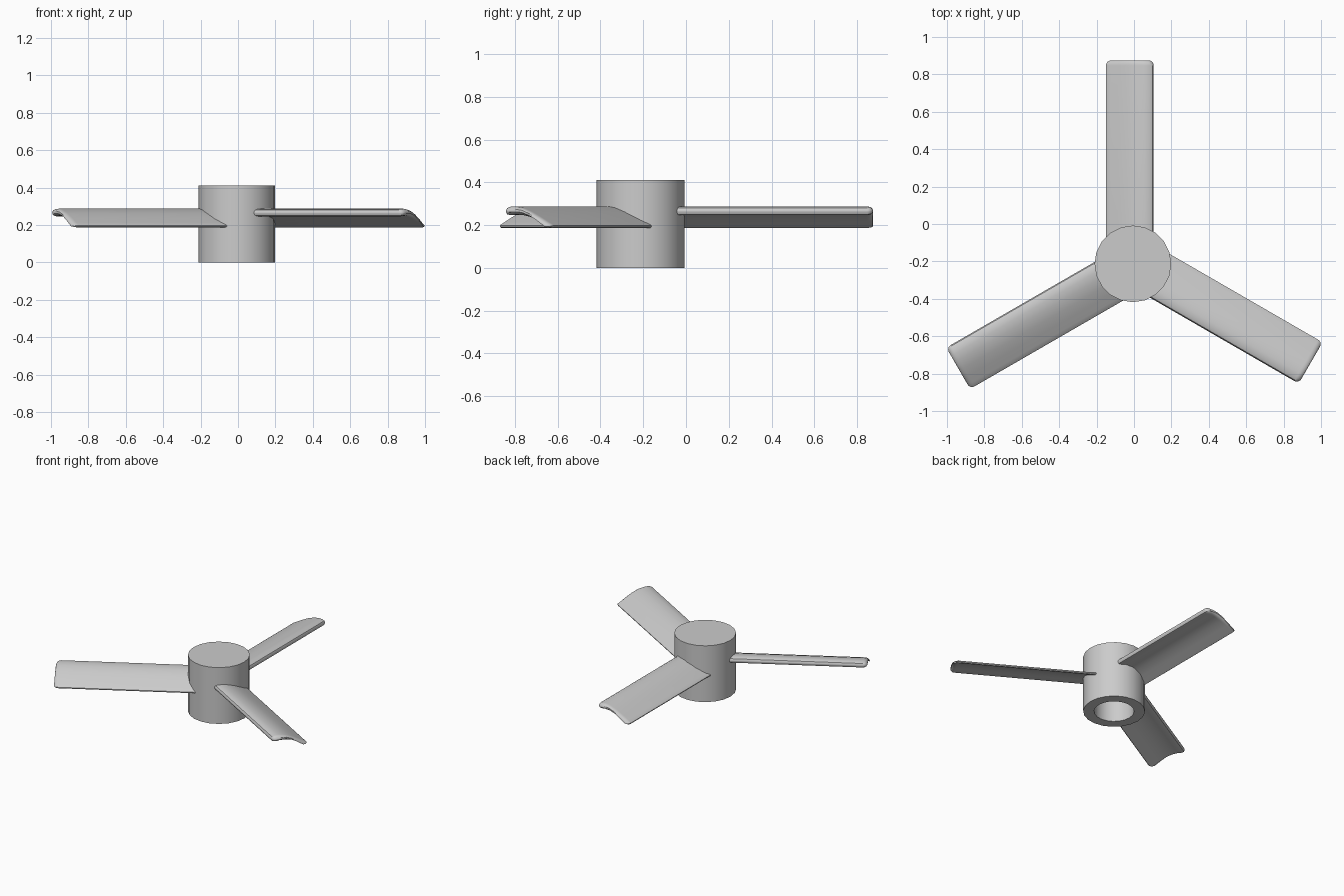
import bpy, bmesh
from math import sin, cos, pi, radians

cube = bpy.data.objects.get("Cube")
if cube:
    bpy.data.objects.remove(cube, do_unlink=True)

CENTRE = (-0.006, -0.213, 0)

grey = bpy.data.materials.new("light grey")
grey.use_nodes = True
colour = (0.6, 0.6, 0.6, 1)
grey.diffuse_color = colour
grey.node_tree.nodes["Principled BSDF"].inputs["Base Color"].default_value = colour


def loft(name, rings, angle=0):
    """Join closed rings of points into a capped, smooth-shaded solid."""
    bm = bmesh.new()
    loops = [[bm.verts.new(p) for p in ring] for ring in rings]
    n = len(loops[0])
    for a, b in zip(loops, loops[1:]):
        for i in range(n):
            j = (i + 1) % n
            bm.faces.new((a[i], a[j], b[j], b[i]))
    bm.faces.new(loops[0][::-1])
    bm.faces.new(loops[-1])
    bmesh.ops.recalc_face_normals(bm, faces=bm.faces)
    mesh = bpy.data.meshes.new(name)
    bm.to_mesh(mesh)
    bm.free()
    mesh.materials.append(grey)
    obj = bpy.data.objects.new(name, mesh)
    bpy.context.collection.objects.link(obj)
    obj.location = CENTRE
    obj.rotation_euler.z = angle
    bpy.ops.object.select_all(action="DESELECT")
    obj.select_set(True)
    bpy.context.view_layer.objects.active = obj
    bpy.ops.object.shade_smooth_by_angle(angle=radians(35))
    return obj


def circle(radius, z, sides=20):
    return [(radius * sin(2 * pi * i / sides), radius * cos(2 * pi * i / sides), z)
            for i in range(sides)]


# Hub: closed top, blind shaft socket underneath
loft("hub", [circle(0.205, 0.412), circle(0.205, 0), circle(0.133, 0), circle(0.133, 0.36)])

# Blade section, from raised thick edge to low thin edge: x, top z, bottom z
SECTION = [(0.111, 0.268, 0.262), (0.105, 0.279, 0.250), (0.09, 0.286, 0.246),
           (0.06, 0.287, 0.249), (0.02, 0.281, 0.247), (-0.03, 0.262, 0.236),
           (-0.08, 0.236, 0.215), (-0.12, 0.213, 0.195), (-0.138, 0.203, 0.187),
           (-0.144, 0.197, 0.192)]
ROOT, TIP, ROUND = 0.138, 1.088, 0.028
MID = (SECTION[0][0] + SECTION[-1][0]) / 2
HALF = (SECTION[0][0] - SECTION[-1][0]) / 2


def blade_ring(y, inset, thickness):
    upper, lower = [], []
    k = 1 - inset / HALF
    for x, top, bottom in SECTION:
        px, mean, h = MID + (x - MID) * k, (top + bottom) / 2, (top - bottom) / 2 * thickness
        upper.append((px, y, mean + h))
        lower.append((px, y, mean - h))
    return upper + lower[::-1]


# Three cambered blades with rounded tips
rings = [blade_ring(ROOT, 0, 1)]
for step in range(6):
    a = step / 5 * pi / 2
    rings.append(blade_ring(TIP - ROUND * (1 - sin(a)), ROUND * (1 - cos(a)), max(cos(a), 0.3)))
for name, turn in (("rear_blade", 0), ("right_blade", 120), ("left_blade", 240)):
    loft(name, rings, radians(turn))
